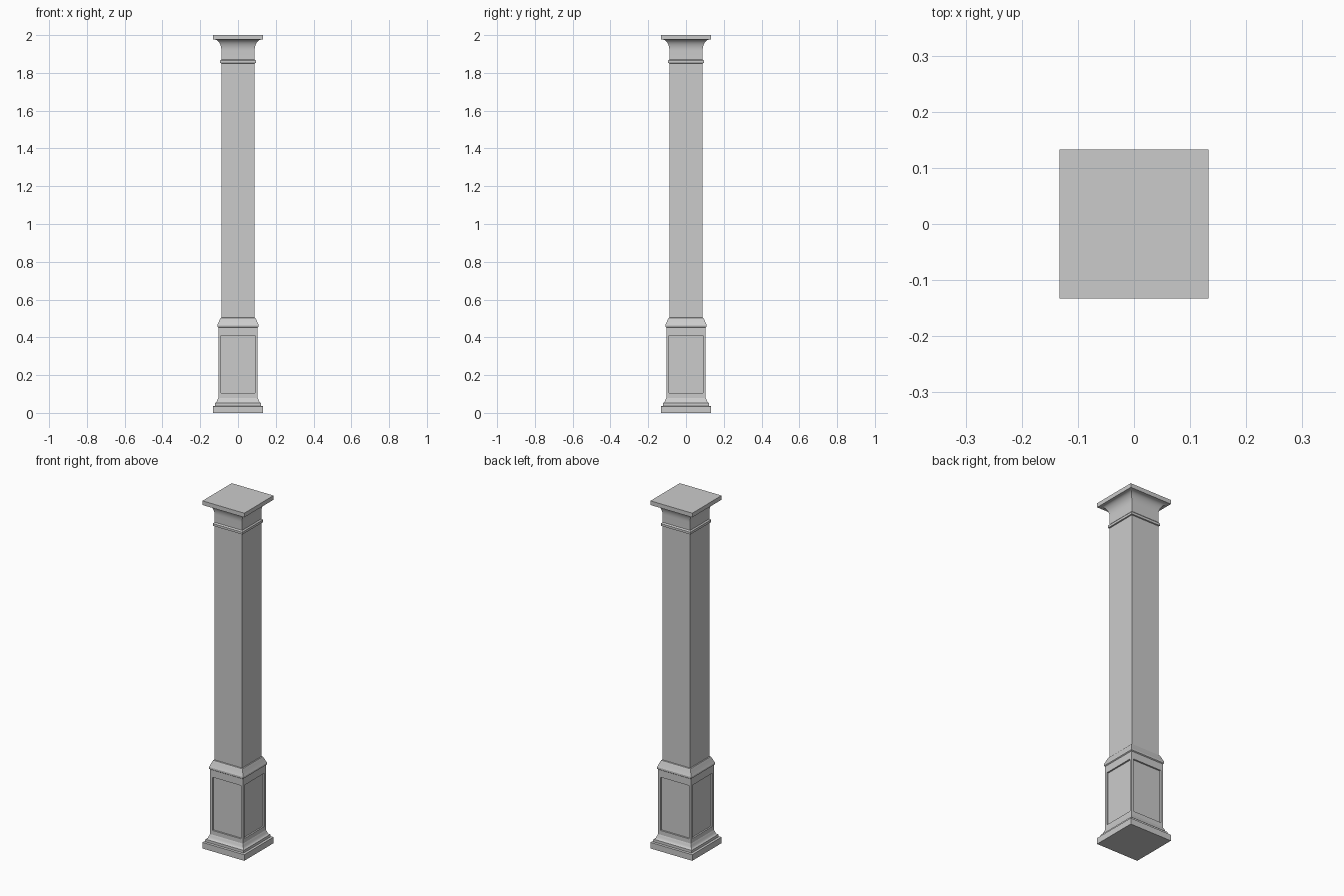
import bpy, bmesh, math

if "Cube" in bpy.data.objects:
    bpy.data.objects.remove(bpy.data.objects["Cube"])


def square_sweep(name, profile, panels=False):
    """Stack square rings from (half width, height) points and cap both ends."""
    bm = bmesh.new()
    rings = []
    for r, z in profile:
        rings.append([bm.verts.new((sx * r, sy * r, z))
                      for sx, sy in ((-1, -1), (1, -1), (1, 1), (-1, 1))])
    sides = []
    for a, b in zip(rings, rings[1:]):
        for i in range(4):
            j = (i + 1) % 4
            sides.append(bm.faces.new((a[i], a[j], b[j], b[i])))
    bm.faces.new(rings[0][::-1])
    bm.faces.new(rings[-1])
    bm.normal_update()
    if panels:
        # Recessed panel on each tall side
        tall = [f for f in sides if f.calc_area() > 0.05]
        bmesh.ops.inset_individual(bm, faces=tall, thickness=0.019)
        bmesh.ops.inset_individual(bm, faces=tall, thickness=0.001, depth=-0.008)
    mesh = bpy.data.meshes.new(name)
    bm.to_mesh(mesh)
    bm.free()
    obj = bpy.data.objects.new(name, mesh)
    bpy.context.collection.objects.link(obj)
    bpy.context.view_layer.objects.active = obj
    obj.select_set(True)
    bpy.ops.object.shade_smooth_by_angle(angle=math.radians(25))
    obj.select_set(False)
    return obj


# Stepped base moulding
square_sweep("base_moulding", [
    (0.133, 0), (0.133, 0.035), (0.121, 0.037), (0.121, 0.052),
    (0.115, 0.056), (0.112, 0.06), (0.109, 0.07), (0.104, 0.08)])

# Panelled pedestal
square_sweep("pedestal", [(0.104, 0.08), (0.104, 0.091), (0.104, 0.424),
                          (0.104, 0.452)], panels=True)

# Sloped moulding between pedestal and shaft
square_sweep("pedestal_cap", [
    (0.104, 0.452), (0.109, 0.456), (0.109, 0.466), (0.104, 0.476),
    (0.099, 0.490), (0.093, 0.503), (0.088, 0.505)])

# Plain shaft
square_sweep("shaft", [(0.088, 0.505), (0.088, 1.85)])

# Capital: neck band, quarter-round cove and top slab
cove = [(0.124 - 0.036 * math.cos(t), 1.918 + 0.058 * math.sin(t))
        for t in (math.radians(90 * i / 10) for i in range(11))]
square_sweep("capital", [(0.088, 1.85), (0.094, 1.852), (0.094, 1.865),
                         (0.088, 1.872)] + cove)
square_sweep("top_slab", [(0.133, 1.976), (0.133, 2.0)])
